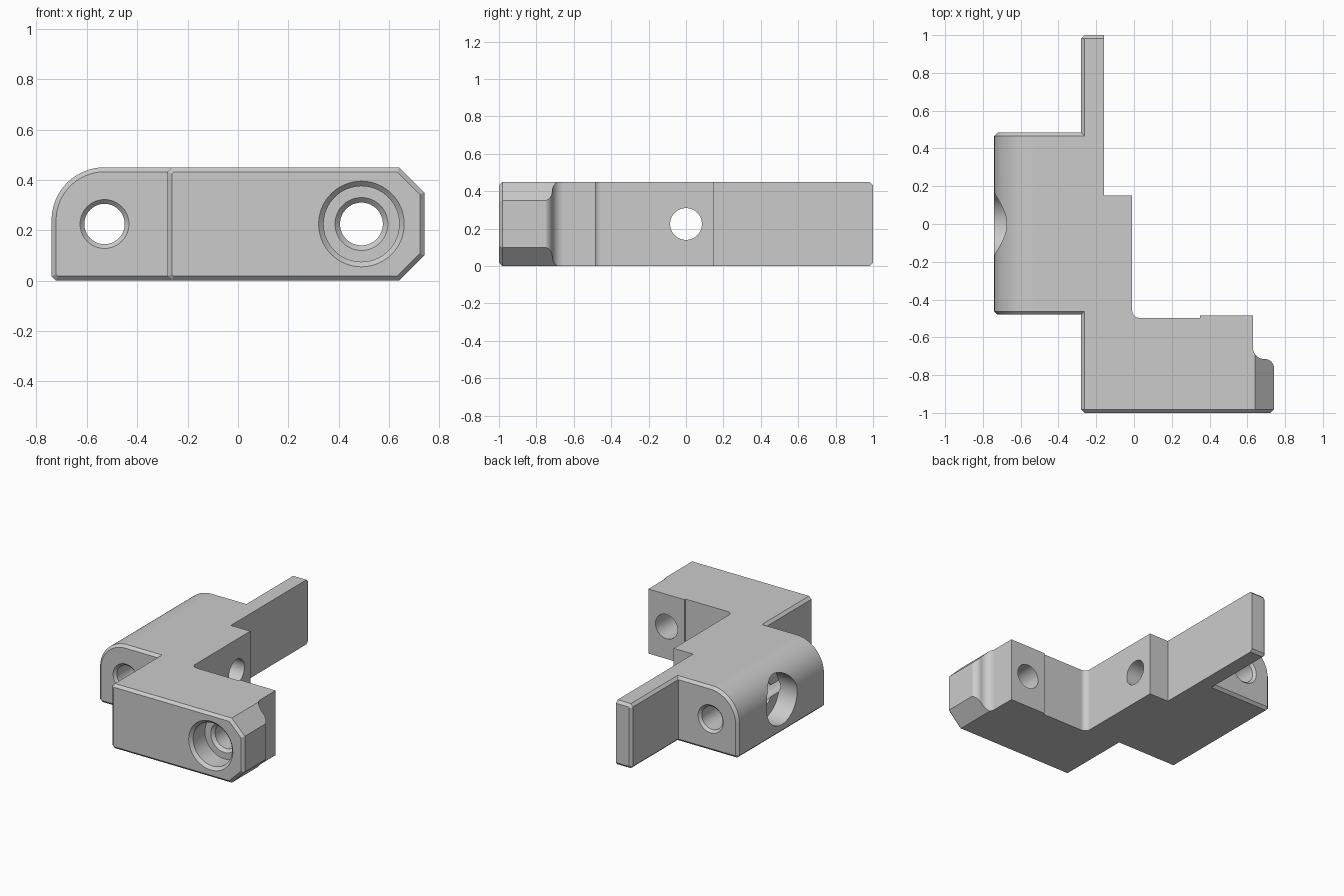
import bpy, bmesh
from math import cos, sin, radians, tau
from mathutils import Vector

cube = bpy.data.objects.get("Cube")
if cube:
    bpy.data.objects.remove(cube, do_unlink=True)

H = 0.45       # body height
MID = H / 2    # height of the hole centres
C = 0.018      # edge chamfer

grey = bpy.data.materials.new("light_grey")
grey.use_nodes = True
grey.diffuse_color = (0.6, 0.6, 0.6, 1)
grey.node_tree.nodes["Principled BSDF"].inputs["Base Color"].default_value = (0.6, 0.6, 0.6, 1)


def arc(cx, cy, r, a0, a1, n=12):
    angles = [radians(a0 + (a1 - a0) * i / n) for i in range(n + 1)]
    return [(cx + r * cos(a), cy + r * sin(a)) for a in angles]


def inset(pts, d):
    """Shrink a counter-clockwise convex outline by d."""
    out = []
    for i, p in enumerate(pts):
        p, a, b = Vector(p), Vector(pts[i - 1]), Vector(pts[(i + 1) % len(pts)])
        e, f = (p - a).normalized(), (b - p).normalized()
        n1, n2 = Vector((-e.y, e.x)), Vector((-f.y, f.x))
        out.append(tuple(p + (n1 + n2) * d / (1 + n1.dot(n2))))
    return out


def loft(name, sections, axis):
    """Skin a closed solid through (position, outline) sections along an axis."""
    place = {"x": lambda u, v, w: (w, u, v),
             "y": lambda u, v, w: (u, w, v),
             "z": lambda u, v, w: (u, v, w)}[axis]
    bm = bmesh.new()
    rings = [[bm.verts.new(place(u, v, w)) for u, v in pts] for w, pts in sections]
    n = len(rings[0])
    for a, b in zip(rings, rings[1:]):
        for i in range(n):
            j = (i + 1) % n
            bm.faces.new((a[i], a[j], b[j], b[i]))
    bm.faces.new(rings[0])
    bm.faces.new(rings[-1])
    bmesh.ops.recalc_face_normals(bm, faces=bm.faces)
    mesh = bpy.data.meshes.new(name)
    bm.to_mesh(mesh)
    bm.free()
    mesh.materials.append(grey)
    ob = bpy.data.objects.new(name, mesh)
    bpy.context.collection.objects.link(ob)
    return ob


def chamfered(name, pts, lo, hi):
    small = inset(pts, C)
    return loft(name, [(lo, small), (lo + C, pts), (hi - C, pts), (hi, small)], "y")


def bore(name, axis, centre, steps):
    """Stepped round cutter from (position, radius) pairs."""
    circles = [(w, [(centre + r * cos(tau * i / 64), MID + r * sin(tau * i / 64))
                    for i in range(64)]) for w, r in steps]
    return loft(name, circles, axis)


def combine(target, tool, operation):
    mod = target.modifiers.new(operation.title(), "BOOLEAN")
    mod.operation, mod.solver, mod.object = operation, "EXACT", tool
    bpy.context.view_layer.objects.active = target
    bpy.ops.object.modifier_apply(modifier=mod.name)
    bpy.data.objects.remove(tool, do_unlink=True)


# Main body: chamfered front outline trimmed by the stepped plan outline
front = [(-0.28, C), (-0.28 + C, 0), (0.64, 0), (0.74, 0.1), (0.74, 0.35),
         (0.64, H), (-0.28 + C, H), (-0.28, H - C)]
body = chamfered("bracket_body", front, -1, 1)

plan = [(-0.5, -1.1), (0.9, -1.1), (0.9, -0.765)]
plan += arc(0.692, -0.765, 0.05, 0, 90)
plan += arc(0.69, -0.655, 0.06, 270, 180)
plan += [(0.63, -0.485), (0.35, -0.485), (0.35, -0.497)]
plan += arc(0.03, -0.457, 0.04, 270, 180)
plan += [(-0.01, 0.15), (-0.16, 0.15), (-0.16, 1.1), (-0.5, 1.1)]
combine(body, loft("plan_trim", [(-0.1, plan), (0.6, plan)], "z"), "INTERSECT")

# Side block with a rounded upper edge
side = [(-0.74 + C, 0), (-0.2, 0), (-0.2, H)]
side += arc(-0.53, H - 0.21, 0.21, 90, 180, 24) + [(-0.74, C)]
combine(body, chamfered("side_block", side, -0.48, 0.485), "UNION")

# Long countersunk hole, counterbored arm hole, counterbored cross hole
combine(body, bore("long_hole", "y", -0.53, [
    (-0.5, 0.117), (-0.463, 0.08), (0.468, 0.08), (0.505, 0.117)]), "DIFFERENCE")
combine(body, bore("arm_hole", "y", 0.49, [
    (-1.02, 0.19), (-0.98, 0.15), (-0.85, 0.15), (-0.85, 0.105),
    (-0.83, 0.085), (-0.4, 0.085)]), "DIFFERENCE")
combine(body, bore("cross_hole", "x", 0, [
    (-0.8, 0.168), (-0.6, 0.168), (-0.6, 0.085), (0.1, 0.085)]), "DIFFERENCE")

# Smooth curved walls, crisp edges
bpy.ops.object.select_all(action="DESELECT")
body.select_set(True)
bpy.context.view_layer.objects.active = body
bpy.ops.object.shade_smooth_by_angle(angle=radians(30))
weighted = body.modifiers.new("Flat Faces", "WEIGHTED_NORMAL")
weighted.keep_sharp = True
